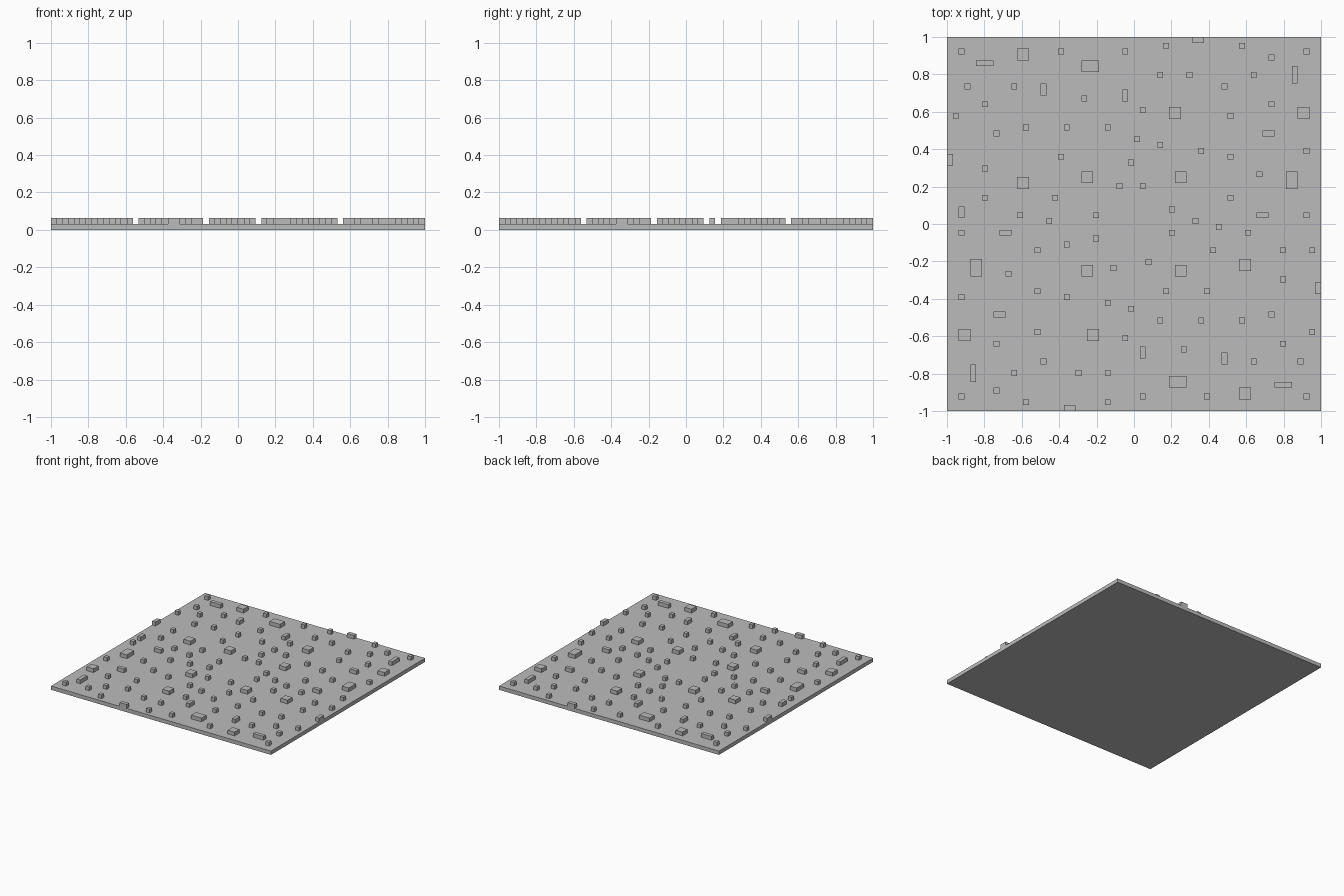
import bpy
import bmesh
from mathutils import Matrix, Vector

cube = bpy.data.objects.get("Cube")
if cube:
    bpy.data.objects.remove(cube, do_unlink=True)

CELLS = 64                # grid cells along each side
CELL = 2 / CELLS          # plate thickness and block height are one cell

gray = bpy.data.materials.new("plain_gray")
gray.use_nodes = True
gray.diffuse_color = (0.5, 0.5, 0.5, 1)
gray.node_tree.nodes["Principled BSDF"].inputs["Base Color"].default_value = (0.5, 0.5, 0.5, 1)


def add_box(bm, column, row, layer, width=1, depth=1):
    """Add a box whose front left corner sits on the given grid cell."""
    size = Vector((width, depth, 1)) * CELL
    centre = Vector((column + width / 2, row + depth / 2, layer + 0.5)) * CELL - Vector((1, 1, 0))
    bmesh.ops.create_cube(bm, matrix=Matrix.Translation(centre) @ Matrix.Diagonal((*size, 1)))


def finish(bm, name):
    mesh = bpy.data.meshes.new(name)
    bm.to_mesh(mesh)
    bm.free()
    mesh.materials.append(gray)
    obj = bpy.data.objects.new(name, mesh)
    bpy.context.collection.objects.link(obj)
    return obj


def add_blocks(name, cells, width=1, depth=1, turns=4):
    """Raise a block on each cell, repeated in quarter turns about the centre."""
    bm = bmesh.new()
    for column, row in cells:
        w, d = width, depth
        for _ in range(turns):
            add_box(bm, column, row, 1, w, d)
            column, row = CELLS - row - d, column
            w, d = d, w
    return finish(bm, name)


# Base plate
plate = bmesh.new()
add_box(plate, 0, 0, 0, CELLS, CELLS)
finish(plate, "base_plate")

# Single-cell blocks, repeated on all four sides
add_blocks("small_blocks", [
    (2, 61), (19, 61), (30, 61), (1, 50), (55, 60), (36, 57), (41, 57),
    (52, 57), (11, 55), (47, 55), (23, 53), (33, 51), (48, 50), (20, 48),
    (27, 48), (32, 46), (36, 45), (43, 44), (29, 38)])

# Single-cell blocks that break the symmetry
add_blocks("odd_small_blocks", [
    (33, 38), (25, 33), (38, 30), (28, 24), (31, 42), (42, 32),
    (20, 28), (37, 20), (27, 1), (62, 27), (37, 62)], turns=1)

# Larger rectangular blocks
add_blocks("square_blocks", [(12, 60), (38, 50), (23, 39)], 2, 2)
add_blocks("broad_blocks", [(23, 58)], 3, 2)
add_blocks("long_blocks", [(5, 59)], 3, 1)
add_blocks("edge_blocks", [(42, 63)], 2, 1)
add_blocks("upright_blocks", [(16, 54), (30, 53)], 1, 2)
add_blocks("odd_upright_block", [(2, 33)], 1, 2, turns=1)
